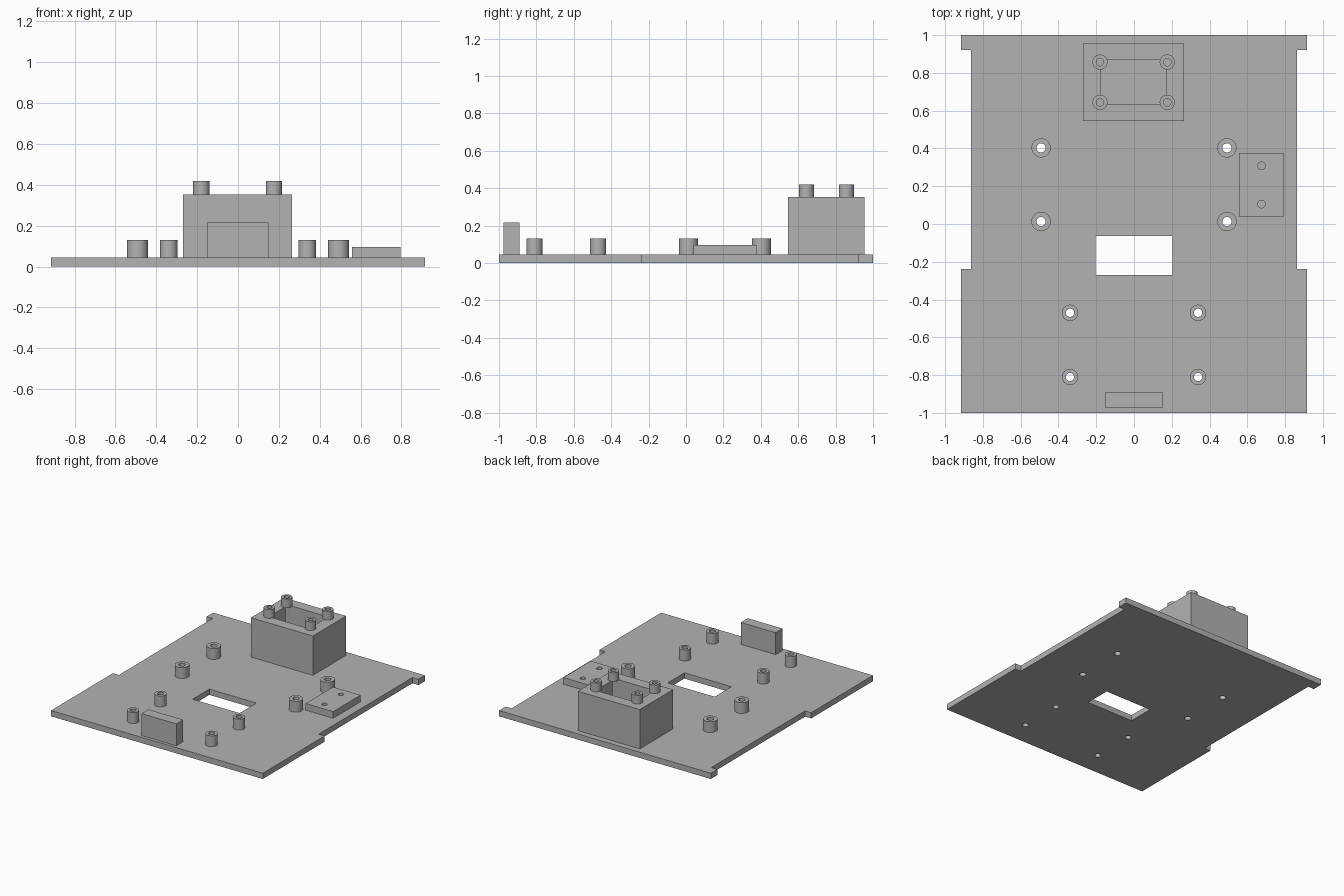
import bpy, bmesh, math

if "Cube" in bpy.data.objects:
    bpy.data.objects.remove(bpy.data.objects["Cube"], do_unlink=True)

grey = bpy.data.materials.new("plain_grey")
grey.use_nodes = True
grey.diffuse_color = (0.45, 0.45, 0.45, 1)
grey.node_tree.nodes["Principled BSDF"].inputs["Base Color"].default_value = grey.diffuse_color

BASE = 0.045     # top of the base plate
SEGMENTS = 40


def add(name, bm):
    bmesh.ops.recalc_face_normals(bm, faces=bm.faces)
    mesh = bpy.data.meshes.new(name)
    bm.to_mesh(mesh)
    bm.free()
    mesh.materials.append(grey)
    obj = bpy.data.objects.new(name, mesh)
    bpy.context.collection.objects.link(obj)
    return obj


def prism(name, outline, z0, z1):
    bm = bmesh.new()
    face = bm.faces.new([bm.verts.new((x, y, z0)) for x, y in outline])
    top = bmesh.ops.extrude_face_region(bm, geom=[face])["geom"]
    moved = [v for v in top if isinstance(v, bmesh.types.BMVert)]
    bmesh.ops.translate(bm, verts=moved, vec=(0, 0, z1 - z0))
    return add(name, bm)


def block(name, x0, x1, y0, y1, z0, z1):
    return prism(name, [(x0, y0), (x1, y0), (x1, y1), (x0, y1)], z0, z1)


def circle(x, y, r):
    angles = [math.tau * i / SEGMENTS for i in range(SEGMENTS)]
    return [(x + r * math.cos(a), y + r * math.sin(a)) for a in angles]


def cut(obj, cutters):
    # apply every cut, then drop the cutters
    for cutter in cutters:
        cutter.hide_render = True
        mod = obj.modifiers.new("cut", "BOOLEAN")
        mod.operation = "DIFFERENCE"
        mod.solver = "EXACT"
        mod.object = cutter
    graph = bpy.context.evaluated_depsgraph_get()
    graph.update()
    mesh = bpy.data.meshes.new_from_object(obj.evaluated_get(graph))
    obj.modifiers.clear()
    obj.data = mesh
    for cutter in cutters:
        bpy.data.objects.remove(cutter, do_unlink=True)
    smooth(obj)


def smooth(obj):
    bpy.ops.object.select_all(action="DESELECT")
    obj.select_set(True)
    bpy.context.view_layer.objects.active = obj
    bpy.ops.object.shade_smooth_by_angle(angle=math.radians(30))


def standoff(name, x, y, r, hole, z0, z1):
    # hollow round post
    bm = bmesh.new()
    rings = [[bm.verts.new((px, py, z)) for px, py in circle(x, y, rad)]
             for rad, z in ((r, z0), (r, z1), (hole, z1), (hole, z0))]
    for k in range(4):
        a, b = rings[k], rings[(k + 1) % 4]
        for i in range(SEGMENTS):
            j = (i + 1) % SEGMENTS
            bm.faces.new((a[i], a[j], b[j], b[i]))
    smooth(add(name, bm))


# Base plate with notched sides, slot and through holes
half = [(0.915, -1), (0.915, -0.237), (0.863, -0.237), (0.863, 0.92), (0.915, 0.92), (0.915, 1)]
plate = prism("base_plate", half + [(-x, y) for x, y in reversed(half)], 0, BASE)
posts = [(0.492, 0.403, 0.051, 0.024), (0.492, 0.013, 0.051, 0.024),
         (0.339, -0.47, 0.043, 0.022), (0.339, -0.81, 0.043, 0.022)]
cutters = [block("slot_cutter", -0.203, 0.203, -0.27, -0.064, -0.1, 0.1)]
for n, (x, y, r, hole) in enumerate(posts):
    for side, s in (("left", 1), ("right", -1)):
        cutters.append(prism("hole_cutter", circle(s * x, y, hole), -0.1, 0.1))
        standoff(f"{side}_standoff_{n + 1}", s * x, y, r, hole, BASE, 0.13)
cut(plate, cutters)

# Hollow rear box with four standoffs on its rim
box = block("rear_box", -0.27, 0.265, 0.545, 0.955, BASE, 0.352)
cutters = [block("cavity_cutter", -0.175, 0.17, 0.632, 0.87, BASE + 0.002, 0.5)]
for x in (-0.18, 0.176):
    for y in (0.644, 0.857):
        cutters.append(prism("hole_cutter", circle(x, y, 0.02), BASE + 0.004, 0.5))
        standoff("box_standoff", x, y, 0.04, 0.02, 0.352, 0.42)
cut(box, cutters)

# Front upright block
block("front_block", -0.152, 0.15, -0.975, -0.89, BASE, 0.216)

# Side pad with two screw holes
pad = block("side_pad", 0.557, 0.795, 0.039, 0.377, BASE, 0.097)
cut(pad, [prism("hole_cutter", circle(0.675, y, 0.02), BASE + 0.002, 0.2) for y in (0.105, 0.308)])
